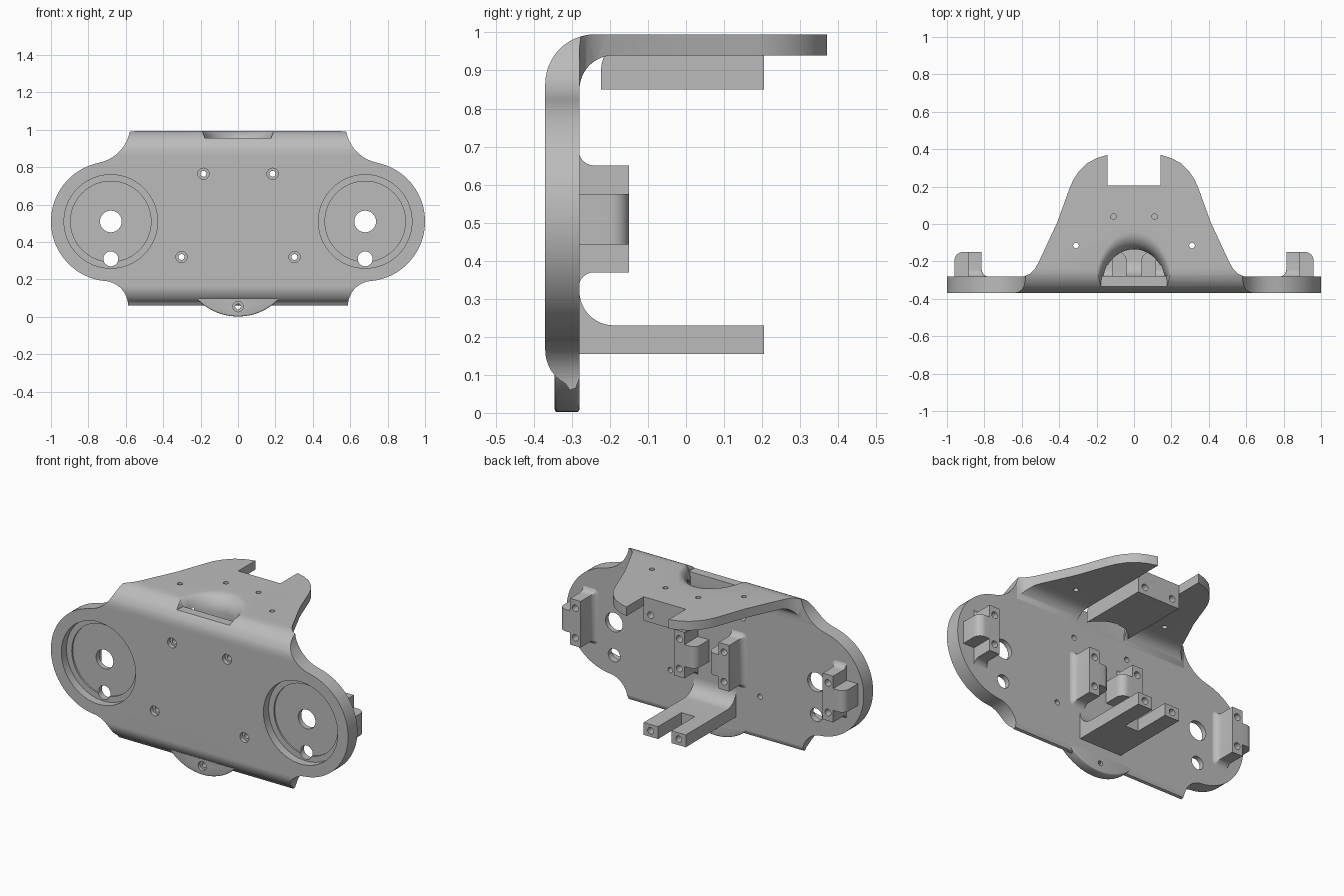
import bpy, bmesh
from math import sin, cos, pi, radians

if "Cube" in bpy.data.objects:
    bpy.data.objects.remove(bpy.data.objects["Cube"])

grey = bpy.data.materials.new("plain_grey")
grey.use_nodes = True
GREY = (0.5, 0.5, 0.5, 1)
grey.diffuse_color = GREY
grey.node_tree.nodes["Principled BSDF"].inputs["Base Color"].default_value = GREY


def loft(name, rings):
    """Closed solid through rings of equal length."""
    bm = bmesh.new()
    rows = [[bm.verts.new(p) for p in ring] for ring in rings]
    n = len(rows[0])
    for a, b in zip(rows, rows[1:]):
        for i in range(n):
            j = (i + 1) % n
            bm.faces.new((a[i], a[j], b[j], b[i]))
    bm.faces.new(rows[0])
    bm.faces.new(rows[-1][::-1])
    bmesh.ops.recalc_face_normals(bm, faces=bm.faces)
    mesh = bpy.data.meshes.new(name)
    bm.to_mesh(mesh)
    bm.free()
    mesh.materials.append(grey)
    ob = bpy.data.objects.new(name, mesh)
    bpy.context.collection.objects.link(ob)
    return ob


def prism(name, pts, axis, a, b):
    place = {"x": lambda u, v, w: (w, u, v),
             "y": lambda u, v, w: (u, w, v),
             "z": lambda u, v, w: (u, v, w)}[axis]
    return loft(name, [[place(u, v, w) for u, v in pts] for w in (a, b)])


def arc(cx, cy, r, start, end, n=12):
    angles = [radians(start + (end - start) * i / n) for i in range(n + 1)]
    return [(cx + r * cos(t), cy + r * sin(t)) for t in angles]


def rect(u0, v0, u1, v1):
    return [(u0, v0), (u1, v0), (u1, v1), (u0, v1)]


def disc(u, v, r, axis, a, b, n=24):
    return prism("cutter", arc(u, v, r, 0, 360, n)[:-1], axis, a, b)


def mirrored(half):
    return half + [(-u, v) for u, v in reversed(half)]


def activate(ob):
    bpy.ops.object.select_all(action="DESELECT")
    ob.select_set(True)
    bpy.context.view_layer.objects.active = ob


def boolean(ob, cutters, operation="DIFFERENCE"):
    activate(ob)
    for c in cutters:
        c.hide_render = True
        m = ob.modifiers.new("cut", "BOOLEAN")
        m.operation, m.object, m.solver = operation, c, "EXACT"
        bpy.ops.object.modifier_apply(modifier=m.name)
        bpy.data.objects.remove(c)


def smooth(ob):
    activate(ob)
    bpy.ops.object.shade_smooth_by_angle(angle=radians(32))


def bevel(ob, width):
    m = ob.modifiers.new("soft_edges", "BEVEL")
    m.width, m.segments = width, 3
    activate(ob)
    bpy.ops.object.modifier_apply(modifier=m.name)


FRONT, BACK, TOP, END = -0.37, -0.28, 0.995, 0.205


# Opening through the shelf, flared at its upper lip
def arch_cutter(y_min, z_low, y_ext):
    r, z0 = 0.095, TOP - 0.095
    levels = [(z, 0) for z in (z_low,) if z < z0]
    for i in range(11):
        t = i / 10 * pi / 2
        z, off = z0 + r * sin(t), r * (1 - cos(t))
        if z > z_low:
            levels.append((z, off))
    if z_low > z0:
        s = (z_low - z0) / r
        levels.insert(0, (z_low, r * (1 - (1 - s * s) ** 0.5)))
    levels.append((TOP + 0.02, levels[-1][1]))
    rings = []
    for z, off in levels:
        w, h = 0.17 + off * 0.4, 0.195 + off
        bell = [(w * cos(pi * i / 24), -0.33 + h * sin(pi * i / 24)) for i in range(25)]
        pts = [(u, v) for u, v in bell if v > y_min - 1e-6]
        pts = [(pts[0][0], y_ext)] + [bell[i] if bell[i][1] > y_min else
               (bell[i][0], y_min) for i in range(25)] + [(pts[-1][0], y_ext)]
        rings.append([(u, v, z) for u, v in pts])
    return loft("cutter", rings)


def arch_cutters():
    return [arch_cutter(-0.33, 0.955, -0.45), arch_cutter(-0.278, 0.8, -0.279)]


# Bent plate: side profile trimmed by the front and top outlines
profile = (arc(-0.24, 0.865, 0.13, 180, 90)
           + [(0.4, TOP), (0.4, 0.94)]
           + arc(-0.19, 0.85, 0.09, 90, 180)
           + [(BACK, 0.09), (-0.29, 0.065), (-0.305, 0.06)]
           + arc(-0.27, 0.165, 0.1, 242, 180, 8))
plate = prism("bent_plate", profile, "x", -1.05, 1.05)
front_half = ([(0.588, 0)] + arc(0.72, 0.06, 0.132, 180, 95)
              + arc(0.68, 0.51, 0.32, -84, 78, 40)
              + arc(0.785, 1.03, 0.21, 258, 180))
boolean(plate, [prism("cutter", mirrored(front_half), "y", -0.6, 0.6)], "INTERSECT")
top_half = [(1.1, -0.5), (1.1, -0.2795), (0.585, -0.2795), (0.555, -0.265), (0.53, -0.24),
            (0.51, -0.205), (0.41, 0.01), (0.345, 0.19), (0.325, 0.235), (0.295, 0.28),
            (0.25, 0.325), (0.2, 0.352), (0.142, 0.37), (0.142, END)]
boolean(plate, [prism("cutter", mirrored(top_half), "z", -0.2, 1.3)], "INTERSECT")

# Lens recesses, through holes and screw holes
cuts = []
for s in (-1, 1):
    x = 0.68 * s
    cuts += [disc(x, 0.51, 0.25, "y", -0.5, -0.32, 64),
             disc(x, 0.51, 0.215, "y", -0.5, -0.31, 64),
             disc(x, 0.51, 0.058, "y", -0.5, 0, 32),
             disc(x, 0.31, 0.04, "y", -0.5, 0)]
    cuts += [disc(s * u, v, 0.015, "z", 0.9, 1.1) for u, v in ((0.11, 0.04), (0.31, -0.115))]
    for u, v in ((0.185, 0.765), (0.302, 0.32)):
        cuts += [disc(s * u, v, 0.03, "y", -0.5, -0.345), disc(s * u, v, 0.016, "y", -0.5, -0.2)]
boolean(plate, cuts + arch_cutters())
smooth(plate)

# Curved lip under the plate
lip = prism("lower_lip", arc(0, 0.307, 0.305, 220, 320, 32), "y", -0.345, BACK)
bevel(lip, 0.015)
boolean(lip, [disc(0, 0.055, 0.028, "y", -0.5, -0.325), disc(0, 0.055, 0.015, "y", -0.5, 0)])
smooth(lip)


def end_holes(z):
    return [disc(0.095 * s, z, 0.02, "y", 0.1, 0.3) for s in (-1, 1)]


# Block under the shelf
block = prism("shelf_block", rect(-0.142, 0.85, 0.142, 0.945), "y", BACK, END)
boolean(block, end_holes(0.895) + [arch_cutter(-0.278, 0.8, -0.3)])
smooth(block)

# Forked lower arm with a fillet into the plate
arm_profile = [(-0.3, 0.155), (END, 0.155), (END, 0.23)] + arc(-0.19, 0.32, 0.09, 270, 180) + [(-0.3, 0.32)]
arm = prism("forked_arm", arm_profile, "x", -0.142, 0.142)
slot = prism("cutter", rect(-0.045, -0.02, 0.045, 0.3), "z", 0, 0.4)
boolean(arm, [slot] + end_holes(0.192))
smooth(arm)


# Camera brackets: filleted block, rounded bump on one side
def bracket(name, inner, outer, bump):
    """inner and outer are the block's x limits; the bump reaches from outer to bump."""
    sign = 1 if outer > inner else -1
    y_end, z0, z1, r = -0.15, 0.37, 0.65, 0.04
    rings = []
    for t in [i / 6 * pi / 2 for i in range(7)] + [None]:
        off = 0.0004 if t is None else r * (1 - sin(t)) + 0.0004
        y = y_end if t is None else BACK - 0.002 + r * (1 - cos(t))
        lower = arc(inner, z0, off, 180, 270, 6)
        upper = arc(inner, z1, off, 90, 180, 6)
        if sign < 0:
            lower, upper = ([(2 * inner - u, v) for u, v in p] for p in (lower, upper))
        outline = lower + [(outer, z0 - off), (outer, z1 + off)] + upper
        rings.append([(u, y, v) for u, v in outline])
    ob = loft(name + "_block", rings)
    mid = (inner + outer) / 2
    boolean(ob, [disc(mid, z, 0.02, "y", -0.22, 0) for z in (0.42, 0.6)])
    smooth(ob)
    round_r = 0.045
    corner = arc(bump - sign * round_r, y_end - round_r, round_r, 0, 90, 8)
    if sign < 0:
        corner = arc(bump + round_r, y_end - round_r, round_r, 180, 90, 8)
    pts = [(outer - sign * 0.01, BACK - 0.002), (bump, BACK - 0.002)] + corner + [(outer - sign * 0.01, y_end)]
    smooth(prism(name + "_bump", pts, "z", 0.442, 0.575))


for s, side in ((1, "left"), (-1, "right")):
    bracket(side + "_outer_bracket", 0.815 * s, 0.885 * s, 0.96 * s)
    bracket(side + "_middle_bracket", 0.185 * s, 0.115 * s, 0.04 * s)
